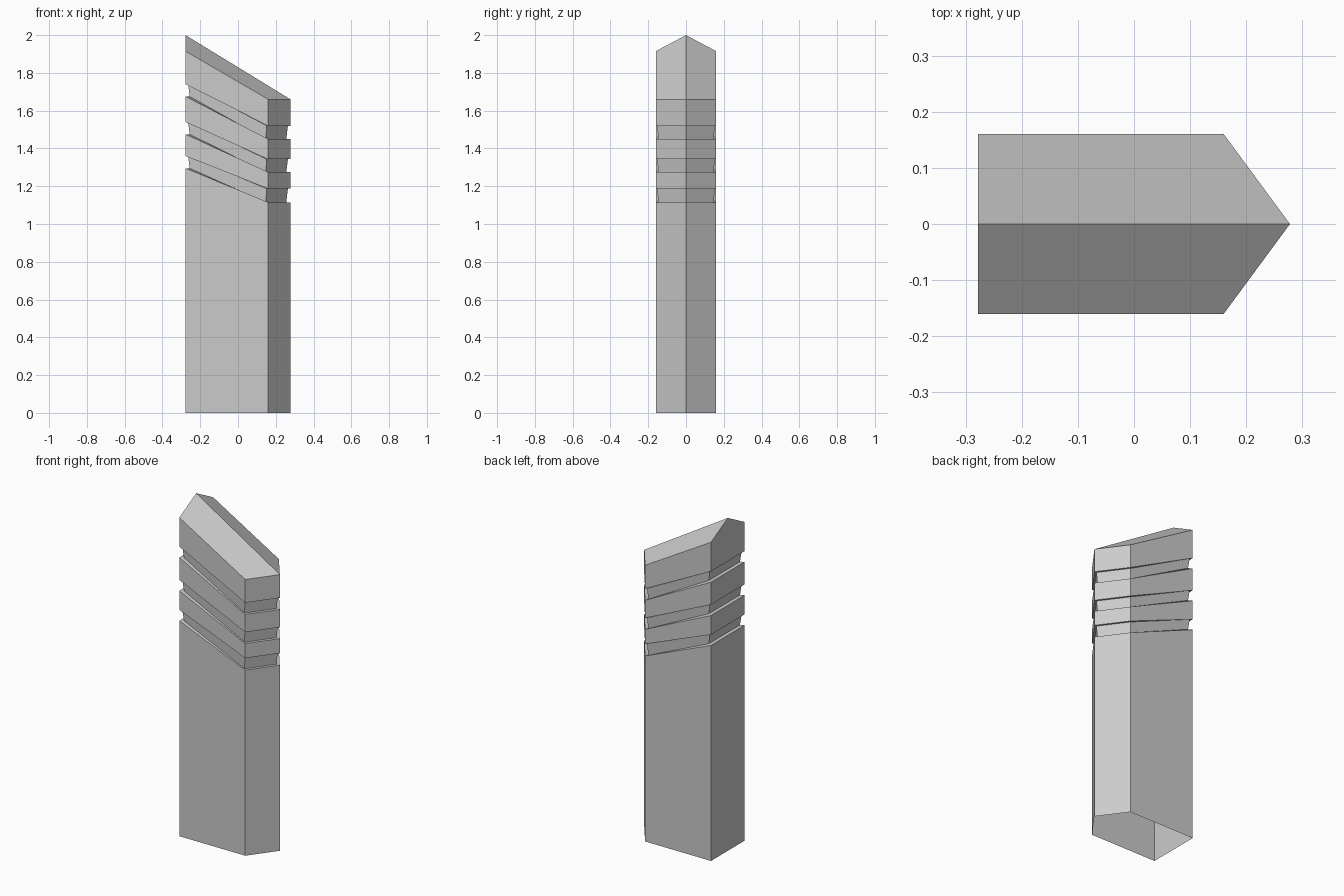
import bpy, bmesh

if "Cube" in bpy.data.objects:
    bpy.data.objects.remove(bpy.data.objects["Cube"])

# One plain stone grey for the whole post
grey = bpy.data.materials.new("stone_grey")
grey.diffuse_color = (0.6, 0.6, 0.6, 1)
grey.use_nodes = True
grey.node_tree.nodes["Principled BSDF"].inputs["Base Color"].default_value = grey.diffuse_color

# Five-sided plan with a pointed nose towards +x
BACK, SHOULDER, NOSE, HALF = -0.278, 0.16, 0.278, 0.16
plan = [(BACK, -HALF), (SHOULDER, -HALF), (NOSE, 0), (SHOULDER, HALF), (BACK, HALF)]

# Rings from bottom to top: (z at back, z at nose, plan scale)
rings = [(0, 0, 1)]
for back_lo, back_hi, nose_lo, nose_hi in [
        (1.295, 1.36, 1.115, 1.187),
        (1.475, 1.54, 1.275, 1.343),
        (1.675, 1.74, 1.45, 1.52)]:
    # Each groove: lower lip, recessed wall, upper lip
    rings += [(back_lo, nose_lo, 1), (back_lo, nose_lo, 0.92),
              (back_hi, nose_hi, 0.95), (back_hi, nose_hi, 1)]
rings.append((1.915, 1.66, 1))

bm = bmesh.new()


def add_ring(z_back, z_nose, scale):
    return [bm.verts.new((x * scale, y * scale, z_back if x < 0 else z_nose))
            for x, y in plan]


loops = [add_ring(*r) for r in rings]

# Side walls and grooves; the last back panel is made with the gable
for k, (lo, hi) in enumerate(zip(loops, loops[1:])):
    for i in range(5):
        j = (i + 1) % 5
        if k == len(loops) - 2 and i == 4:
            continue
        bm.faces.new((lo[i], lo[j], hi[j], hi[i]))

# Gabled roof sloping down to the nose, and the pointed back panel
top, under = loops[-1], loops[-2]
ridge = bm.verts.new((BACK, 0, 2))
bm.faces.new((top[0], top[1], top[2], ridge))
bm.faces.new((ridge, top[2], top[3], top[4]))
bm.faces.new((under[4], under[0], top[0], ridge, top[4]))

# The underside stays open
mesh = bpy.data.meshes.new("bollard_post")
bm.to_mesh(mesh)
bm.free()
mesh.materials.append(grey)
post = bpy.data.objects.new("bollard_post", mesh)
bpy.context.collection.objects.link(post)
